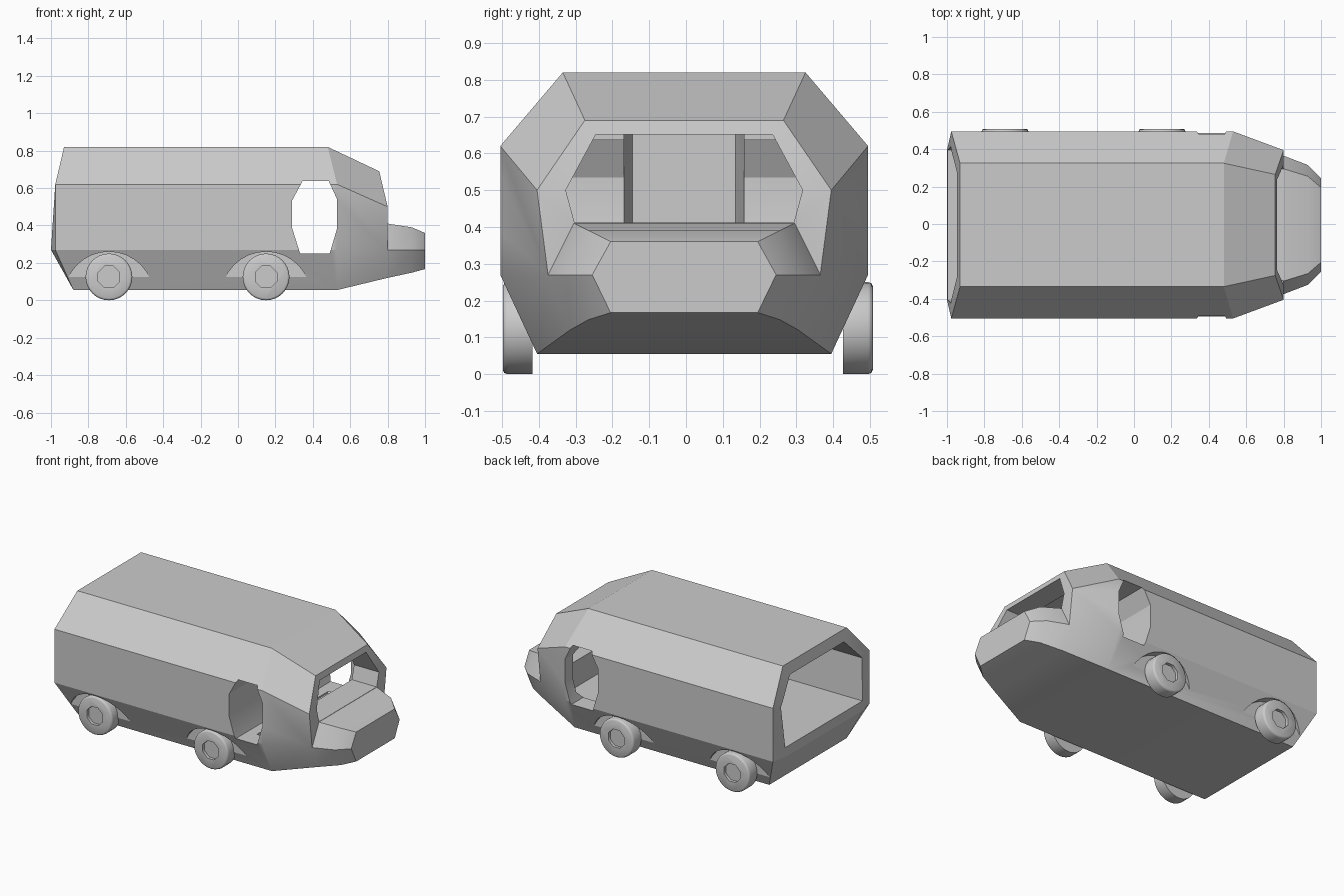
import bpy, bmesh, math
from mathutils import Vector

if "Cube" in bpy.data.objects:
    bpy.data.objects.remove(bpy.data.objects["Cube"])


def make_object(name, bm):
    bmesh.ops.remove_doubles(bm, verts=bm.verts, dist=1e-4)
    bmesh.ops.recalc_face_normals(bm, faces=bm.faces)
    me = bpy.data.meshes.new(name)
    bm.to_mesh(me)
    bm.free()
    ob = bpy.data.objects.new(name, me)
    bpy.context.collection.objects.link(ob)
    return ob


def mirrored(half):
    """Half section (+y side) -> closed loop."""
    return half + [(x, -y, z) for x, y, z in reversed(half)]


def prism(name, pts, direction):
    bm = bmesh.new()
    d = Vector(direction)
    a = [bm.verts.new(p) for p in pts]
    b = [bm.verts.new(Vector(p) + d) for p in pts]
    bm.faces.new(a)
    bm.faces.new(b)
    for i in range(len(a)):
        j = (i + 1) % len(a)
        bm.faces.new((a[i], a[j], b[j], b[i]))
    return make_object(name, bm)


def cut(ob, cutter):
    m = ob.modifiers.new("cut", 'BOOLEAN')
    m.operation = 'DIFFERENCE'
    m.solver = 'EXACT'
    m.object = cutter
    bpy.context.view_layer.objects.active = ob
    bpy.ops.object.modifier_apply(modifier=m.name)
    bpy.data.objects.remove(cutter)


def smooth(ob, angle):
    bpy.ops.object.select_all(action='DESELECT')
    ob.select_set(True)
    bpy.context.view_layer.objects.active = ob
    bpy.ops.object.shade_smooth_by_angle(angle=math.radians(angle))


def circle(x, z, r, n, y, phase=0.0):
    return [(x + r * math.cos(phase + 2 * math.pi * i / n), y,
             z + r * math.sin(phase + 2 * math.pi * i / n)) for i in range(n)]


# Van hull: lofted sections for the body and the nose
rear = [(-.93, .33, .82), (-.977, .5, .62), (-.977, .5, .27), (-.88, .4, .055)]
mid = [(.48, .33, .82), (.53, .5, .62), (.53, .5, .27), (.53, .4, .055)]
cowl = [(.755, .27, .69), (.8, .4, .5), (.8, .37, .27), (.8, .31, .12)]
hood = [(.8, .3, .41), (.8, .37, .27), (.8, .31, .12)]
hood_mid = [(.93, .26, .39), (.93, .32, .27), (.93, .26, .148)]
nose = [(1, .2, .36), (1, .25, .27), (1, .2, .167)]
bumper = (-1, .4, .27)

bm = bmesh.new()


def face(pts):
    bm.faces.new([bm.verts.new(p) for p in pts])


def flip(p):
    return (p[0], -p[1], p[2])


def both(pts):
    face(pts)
    face([flip(p) for p in pts])


for a, b in ((rear, mid), (mid, cowl), (hood, hood_mid), (hood_mid, nose)):
    la, lb = mirrored(a), mirrored(b)
    for i in range(len(la)):
        j = (i + 1) % len(la)
        face((la[i], la[j], lb[j], lb[i]))
# Rear end bulges out to the bumper line
for p, q in ((rear[0], rear[1]), (rear[1], bumper), (bumper, rear[3]),
             (cowl[0], cowl[1]), (cowl[1], hood[0])):
    face((p, q, flip(q), flip(p)))
both((rear[1], rear[2], bumper))
both((rear[2], rear[3], bumper))
both((cowl[1], cowl[2], hood[0]))
face(mirrored(nose))
body = make_object("van_body", bm)

# Cargo space, open at the rear
cut(body, prism("cargo_cut", mirrored([(-1.1, .28, .75), (-1.1, .42, .6),
                                       (-1.1, .4, .33)]), (1.2, 0, 0)))
# Cab space, aisle between the door posts, and windscreen opening
cut(body, prism("cab_cut", mirrored([(.4, .27, .66), (.4, .42, .54),
                                     (.4, .42, .3), (.4, .36, .24)]), (.22, 0, 0)))
cut(body, prism("aisle_cut", mirrored([(.15, .14, .25), (.29, .163, .25),
                                       (.45, .163, .25)]), (0, 0, .405)))
cut(body, prism("windscreen_cut", mirrored([(.6, .24, .652), (.6, .322, .5),
                                            (.6, .298, .412)]), (.6, 0, 0)))
# Door openings, straight through both sides
door = [(.345, .637), (.485, .637), (.53, .54), (.53, .385),
        (.49, .25), (.332, .25), (.29, .385), (.29, .535)]
cut(body, prism("door_cut", [(x, -.7, z) for x, z in door], (0, 1.4, 0)))

# Wheel arches and wheels
for axle, x in (("rear", -.69), ("front", .15)):
    for side, s in (("right", -1), ("left", 1)):
        cut(body, prism("arch_cut", circle(x, .02, .24, 32, s * .432), (0, s * .3, 0)))

        bm = bmesh.new()
        profile = [(.422, .125), (.49, .125), (.499, .122), (.503, .114)]
        loops = [[bm.verts.new(p) for p in circle(x, .125, r, 32, s * y)]
                 for y, r in profile]
        for la, lb in zip(loops, loops[1:]):
            for i in range(32):
                j = (i + 1) % 32
                bm.faces.new((la[i], la[j], lb[j], lb[i]))
        bm.faces.new(loops[0])
        bm.faces.new(loops[-1])
        wheel = make_object(f"{axle}_{side}_wheel", bm)
        cut(wheel, prism("hub_cut", circle(x, .125, .062, 8, s * .483, math.pi / 8),
                         (0, s * .1, 0)))
        wheel.location.y = .005
        smooth(wheel, 50)

body.location.y = -.005
smooth(body, 24)
